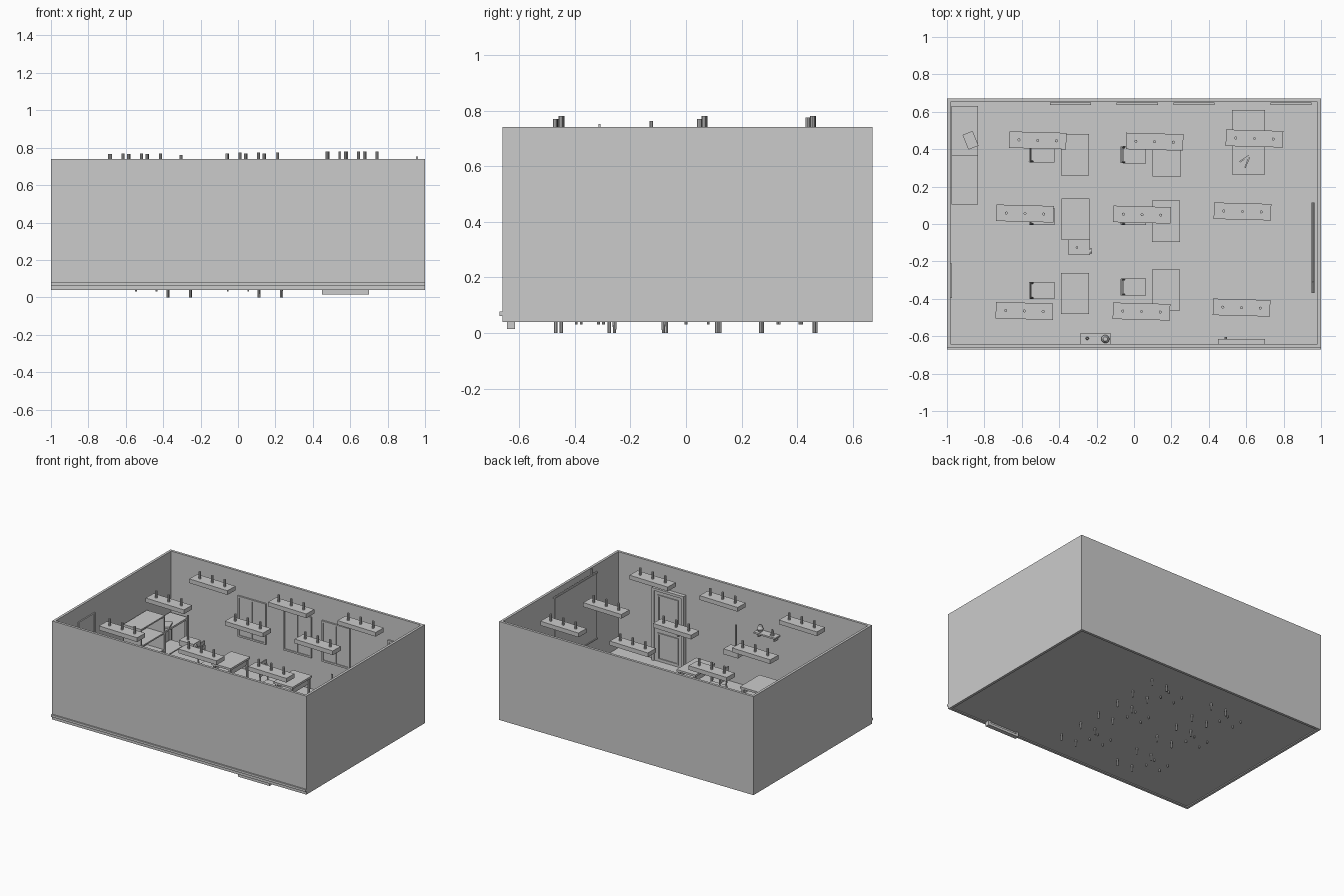
import bpy, bmesh, math
from mathutils import Matrix, Vector


class Part:
    """Collects boxes and rods into one named mesh object."""
    def __init__(self, name):
        self.name, self.bm = name, bmesh.new()

    def box(self, x0, x1, y0, y1, z0, z1, rot=0):
        c = Vector(((x0 + x1) / 2, (y0 + y1) / 2, (z0 + z1) / 2))
        m = (Matrix.Translation(c) @ Matrix.Rotation(math.radians(rot), 4, 'Z')
             @ Matrix.Diagonal((x1 - x0, y1 - y0, z1 - z0, 1)))
        bmesh.ops.create_cube(self.bm, size=1, matrix=m)

    def rod(self, a, b, r, r2=None, sides=8):
        a, b = Vector(a), Vector(b)
        d = b - a
        m = Matrix.Translation((a + b) / 2) @ d.to_track_quat('Z', 'Y').to_matrix().to_4x4()
        bmesh.ops.create_cone(self.bm, cap_ends=True, segments=sides, radius1=r,
                              radius2=r if r2 is None else r2, depth=d.length, matrix=m)

    def done(self):
        me = bpy.data.meshes.new(self.name)
        self.bm.to_mesh(me)
        self.bm.free()
        ob = bpy.data.objects.new(self.name, me)
        bpy.context.collection.objects.link(ob)
        return ob


# Room shell: floor, four walls, outer baseboard on the front
p = Part("floor")
p.box(-.99, .99, -.655, .66, .047, .056)
p.done()
p = Part("walls")
p.box(-1, 1, -.66, -.642, .04, .74)
p.box(-1, 1, .652, .67, .04, .74)
p.box(-1, -.982, -.642, .652, .04, .74)
p.box(.982, 1, -.642, .652, .04, .74)
p.done()
p = Part("front_baseboard")
p.box(-1, 1, -.67, -.66, .062, .078)
p.done()

# Hanging ceiling lights, each with three rods
LIGHTS = [(-.515, .447, .77), (.11, .44, .775), (.644, .457, .78),
          (-.583, .056, .765), (.043, .05, .77), (.58, .067, .78),
          (-.586, -.465, .765), (.04, -.468, .77), (.575, -.447, .78)]
for i, (x, y, top) in enumerate(LIGHTS):
    p = Part(f"ceiling_light_{i + 1}")
    p.box(x - .153, x + .153, y - .044, y + .044, top - .08, top - .05, rot=-1.5)
    for k in (-1, 0, 1):
        p.rod((x + k * .1, y - k * .0026, top - .052), (x + k * .1, y - k * .0026, top), .008)
    p.done()

# Student desks: top, book tray and four legs that reach below the floor
DESKS = [(-.315, .37), (.175, .365), (-.313, .025), (.17, .015), (-.315, -.372), (.17, -.353)]
for i, (x, y) in enumerate(DESKS):
    p = Part(f"student_desk_{i + 1}")
    p.box(x - .075, x + .075, y - .11, y + .11, .238, .252)
    p.box(x - .06, x + .06, y - .095, y + .095, .195, .202)
    for sx in (-1, 1):
        p.box(x + sx * .058 - .003, x + sx * .058 + .003, y - .095, y + .095, .2, .24)
        for sy in (-1, 1):
            lx, ly = x + sx * .06, y + sy * .096
            p.rod((lx, ly, 0), (lx, ly, .24), .006, .01)
    for sy in (-1, 1):
        p.box(x - .06, x + .06, y + sy * .096 - .004, y + sy * .096 + .004, .09, .1)
    p.done()

# Chairs facing the board: seat, legs, posts and curved back slats
CHAIRS = [(-.49, .375), (0, .37), (-.49, .04), (0, .04), (-.49, -.355), (0, -.337)]
for i, (x, y) in enumerate(CHAIRS):
    p = Part(f"chair_{i + 1}")
    p.box(x - .06, x + .065, y - .046, y + .046, .155, .166)
    for sy in (-1, 1):
        ly = y + sy * .04
        p.rod((x + .055, ly, .03), (x + .055, ly, .157), .005)
        p.rod((x - .055, ly, .03), (x - .052, ly, .17), .005)
        p.rod((x - .052, ly, .165), (x - .068, ly, .3), .005)
        p.rod((x - .055, ly, .1), (x + .055, ly, .1), .0035, sides=6)
    for z in (.225, .265, .295):
        dx = -.052 - .016 * (z - .165) / .135
        p.box(x + dx - .004, x + dx + .004, y - .044, y + .044, z - .012, z + .012)
    p.done()

# Teacher's desk with side panels and modesty panel
p = Part("teacher_desk")
p.box(.525, .70, .265, .61, .245, .262)
p.box(.54, .69, .28, .295, .05, .245)
p.box(.54, .69, .58, .595, .05, .245)
p.box(.545, .557, .295, .58, .1, .245)
p.done()
p = Part("desk_ruler_and_pens")
p.box(.55, .63, .33, .34, .262, .27, rot=52)
p.box(.56, .62, .345, .353, .262, .272, rot=35)
p.box(.575, .635, .325, .333, .262, .272, rot=68)
p.done()

# Open bookcase and low side table along the left wall
p = Part("bookcase")
for z in (.06, .18, .30, .42):
    p.box(-.975, -.835, .105, .37, z, z + .01)
for y in (.105, .36):
    p.box(-.975, -.835, y, y + .01, .05, .43)
p.box(-.975, -.968, .105, .37, .05, .43)
p.done()
p = Part("side_table")
p.box(-.975, -.835, .37, .63, .303, .316)
for x in (-.965, -.845):
    for y in (.382, .62):
        p.box(x - .007, x + .007, y - .007, y + .007, .05, .305)
p.box(-.965, -.845, .382, .62, .12, .128)
p.done()
p = Part("book")
p.box(-.903, -.845, .405, .49, .316, .328, rot=22)
p.done()

# Ceiling projector on a rod
p = Part("projector")
p.box(-.35, -.235, -.165, -.083, .55, .588)
p.rod((-.305, -.125, .585), (-.305, -.125, .762), .007)
p.rod((-.237, -.145, .569), (-.225, -.145, .569), .013, sides=12)
p.done()


def frame(p, along, wall, a0, a1, z0, z1, w, t):
    """Rectangular frame lying on a wall, running along x or y."""
    for b0, b1, c0, c1 in ((a0, a1, z0, z0 + w), (a0, a1, z1 - w, z1),
                           (a0, a0 + w, z0, z1), (a1 - w, a1, z0, z1)):
        slab(p, along, wall, b0, b1, c0, c1, t)


def slab(p, along, wall, a0, a1, z0, z1, t):
    if along == 'x':
        p.box(a0, a1, wall - t / 2, wall + t / 2, z0, z1)
    else:
        p.box(wall - t / 2, wall + t / 2, a0, a1, z0, z1)


# Roll-down screen on the right wall with hanger
p = Part("projection_screen")
slab(p, 'y', .957, -.36, .105, .24, .70, .004)
p.rod((.957, -.37, .705), (.957, .115, .705), .008)
p.rod((.957, -.37, .235), (.957, .115, .235), .006)
p.box(.952, .962, -.315, -.307, .705, .752)
for y in (-.36, .105):
    p.rod((.957, y, .235), (.957, y, .705), .004, sides=6)
p.done()

# Door on the front wall, dropping below the floor
p = Part("door")
slab(p, 'x', -.629, .465, .685, .02, .56, .014)
frame(p, 'x', -.629, .45, .70, .015, .572, .018, .03)
for z0, z1 in ((.07, .26), (.31, .53)):
    frame(p, 'x', -.62, .495, .655, z0, z1, .01, .01)
p.rod((.49, -.625, .285), (.49, -.605, .285), .007)
p.done()

# Windows on the back wall
for i, x in enumerate((-.45, -.093, .21, .73)):
    p = Part(f"window_{i + 1}")
    frame(p, 'x', .643, x, x + .22, .28, .57, .012, .012)
    slab(p, 'x', .645, x + .01, x + .21, .29, .56, .004)
    slab(p, 'x', .643, x + .105, x + .115, .29, .56, .01)
    p.done()

# Notice board on the left wall
p = Part("notice_board")
frame(p, 'y', -.978, -.395, -.21, .3, .635, .01, .01)
slab(p, 'y', -.98, -.39, -.215, .305, .63, .005)
p.done()

# Wall shelf with vase and small ornament
p = Part("wall_shelf")
p.box(-.29, -.123, -.647, -.585, .475, .486)
for x in (-.27, -.145):
    p.box(x - .004, x + .004, -.645, -.6, .45, .476)
p.done()
p = Part("vase")
p.rod((-.153, -.615, .486), (-.153, -.615, .506), .013, .022, 12)
p.rod((-.153, -.615, .506), (-.153, -.615, .53), .022, .012, 12)
p.done()
p = Part("ornament")
p.box(-.262, -.238, -.622, -.602, .486, .494)
p.rod((-.25, -.612, .494), (-.25, -.612, .53), .009, .005)
p.done()
